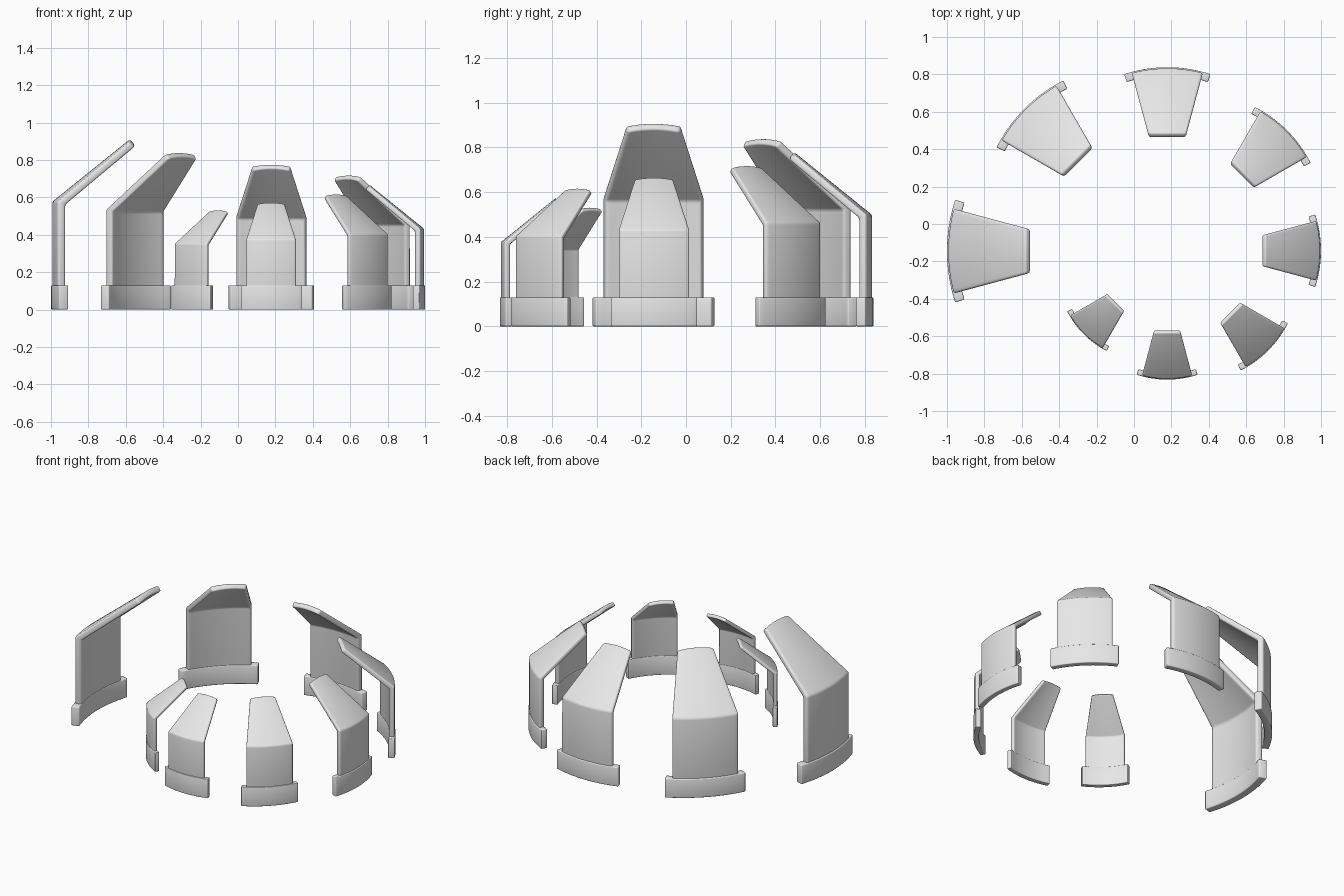
import bpy, bmesh, math

if "Cube" in bpy.data.objects:
    bpy.data.objects.remove(bpy.data.objects["Cube"])

BASE_H = 0.13      # height of the foot band, equal on all panels
SLOPE = 0.806      # rise of the leaning top per unit inward

grey = bpy.data.materials.new("light grey")
grey.diffuse_color = (0.8, 0.8, 0.8, 1)
grey.use_nodes = True
grey.node_tree.nodes["Principled BSDF"].inputs["Base Color"].default_value = grey.diffuse_color


def sweep(name, profile, half_angle, origin, facing, bevel, steps=16):
    """Sweep a closed (radius, z) profile, which may vary with angle, around an arc."""
    bm = bmesh.new()
    rings = []
    for i in range(steps + 1):
        a = math.radians(half_angle) * (2 * i / steps - 1)
        rings.append([bm.verts.new((r * math.cos(a), r * math.sin(a), z))
                      for r, z in profile(a)])
    n = len(rings[0])
    for p, q in zip(rings, rings[1:]):
        for k in range(n):
            bm.faces.new((p[k], q[k], q[(k + 1) % n], p[(k + 1) % n]))
    bm.faces.new(rings[0])
    bm.faces.new(rings[-1][::-1])
    bmesh.ops.recalc_face_normals(bm, faces=bm.faces)
    mesh = bpy.data.meshes.new(name)
    bm.to_mesh(mesh)
    bm.free()
    mesh.materials.append(grey)
    obj = bpy.data.objects.new(name, mesh)
    bpy.context.collection.objects.link(obj)
    obj.location = origin
    obj.rotation_euler.z = facing
    # softly rounded rims
    mod = obj.modifiers.new("rounded_rim", 'BEVEL')
    mod.width = bevel
    mod.segments = 3
    mod.limit_method = 'ANGLE'
    mod.angle_limit = math.radians(50)
    bpy.ops.object.select_all(action='DESELECT')
    obj.select_set(True)
    bpy.context.view_layer.objects.active = obj
    bpy.ops.object.modifier_apply(modifier=mod.name)
    bpy.ops.object.shade_smooth_by_angle(angle=math.radians(35))


def panel(label, x, y, degrees, R):
    """One curved panel; (x, y) is the middle of its outer face."""
    facing = math.radians(degrees)
    origin = (x - R * math.cos(facing), y - R * math.sin(facing), 0)
    bend = 0.083 + 0.561 * R
    outer, inner = 0.992 * R, 0.943 * R
    tip_out, tip_in = 0.522 * R, 0.49 * R

    # upright wall with a conical top leaning inward, tip cut straight across
    def wall(a):
        to, ti = tip_out / math.cos(a), tip_in / math.cos(a)
        inner_bend = bend - 0.018 * R
        return [(outer, 0.05), (outer, bend), (to, bend + SLOPE * (outer - to)),
                (ti, inner_bend + SLOPE * (inner - ti)), (inner, inner_bend), (inner, 0.05)]

    # foot band with lugs sticking out on both sides
    def foot(a):
        return [(R, 0), (R, BASE_H), (0.94 * R, BASE_H), (0.94 * R, 0)]

    sweep(label + "_wall", wall, 15, origin, facing, 0.014 * R)
    sweep(label + "_foot", foot, 18.2, origin, facing, 0.008 * R)


# eight panels around the ring, each smaller than the one before
places = [("left", -1.0, -0.145, 180), ("back_left", -0.585, 0.617, 135),
          ("back", 0.178, 0.838, 90), ("back_right", 0.819, 0.50, 45),
          ("right", 1.0, -0.143, 0), ("front_right", 0.717, -0.677, -45),
          ("front", 0.177, -0.832, -90), ("front_left", -0.268, -0.59, -135)]
for i, (label, x, y, degrees) in enumerate(places):
    panel(label, x, y, degrees, 0.88 * 0.9167 ** i)
